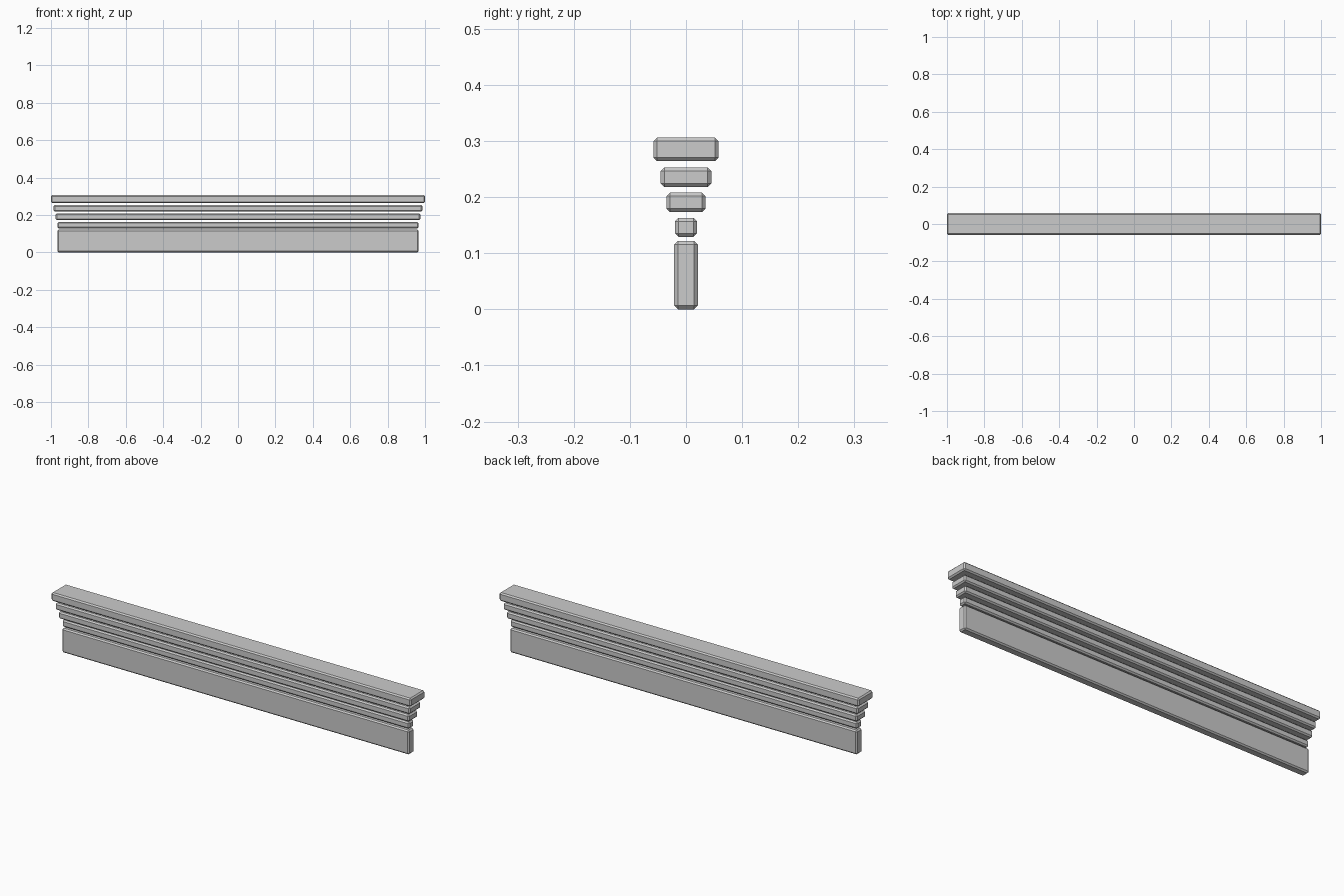
import bpy
import bmesh

cube = bpy.data.objects.get("Cube")
if cube:
    bpy.data.objects.remove(cube, do_unlink=True)

# Single plain grey material
GREY = (0.6, 0.6, 0.6, 1.0)
grey = bpy.data.materials.new("light_grey")
grey.use_nodes = True
grey.diffuse_color = GREY
grey.node_tree.nodes["Principled BSDF"].inputs["Base Color"].default_value = GREY


def chamfered_slab(name, half_length, half_depth, bottom, top, chamfer=0.0065):
    """Box with flat chamfers on every edge, centred on x and y."""
    bm = bmesh.new()
    bmesh.ops.create_cube(bm, size=2)
    for v in bm.verts:
        v.co.x *= half_length
        v.co.y *= half_depth
        v.co.z = top if v.co.z > 0 else bottom
    bmesh.ops.bevel(bm, geom=bm.edges[:], offset=chamfer, segments=1,
                    affect='EDGES', profile=0.5)
    mesh = bpy.data.meshes.new(name)
    bm.to_mesh(mesh)
    bm.free()
    mesh.materials.append(grey)
    obj = bpy.data.objects.new(name, mesh)
    bpy.context.collection.objects.link(obj)
    return obj


# Upright board, then the stack of mouldings widening towards the cap
chamfered_slab("base_board", 0.965, 0.021, 0.0, 0.122)
chamfered_slab("lower_moulding", 0.965, 0.02, 0.129, 0.163)
chamfered_slab("middle_moulding", 0.975, 0.035, 0.173, 0.208)
chamfered_slab("upper_moulding", 0.986, 0.045, 0.218, 0.253)
chamfered_slab("cap_moulding", 1.0, 0.058, 0.264, 0.306)
